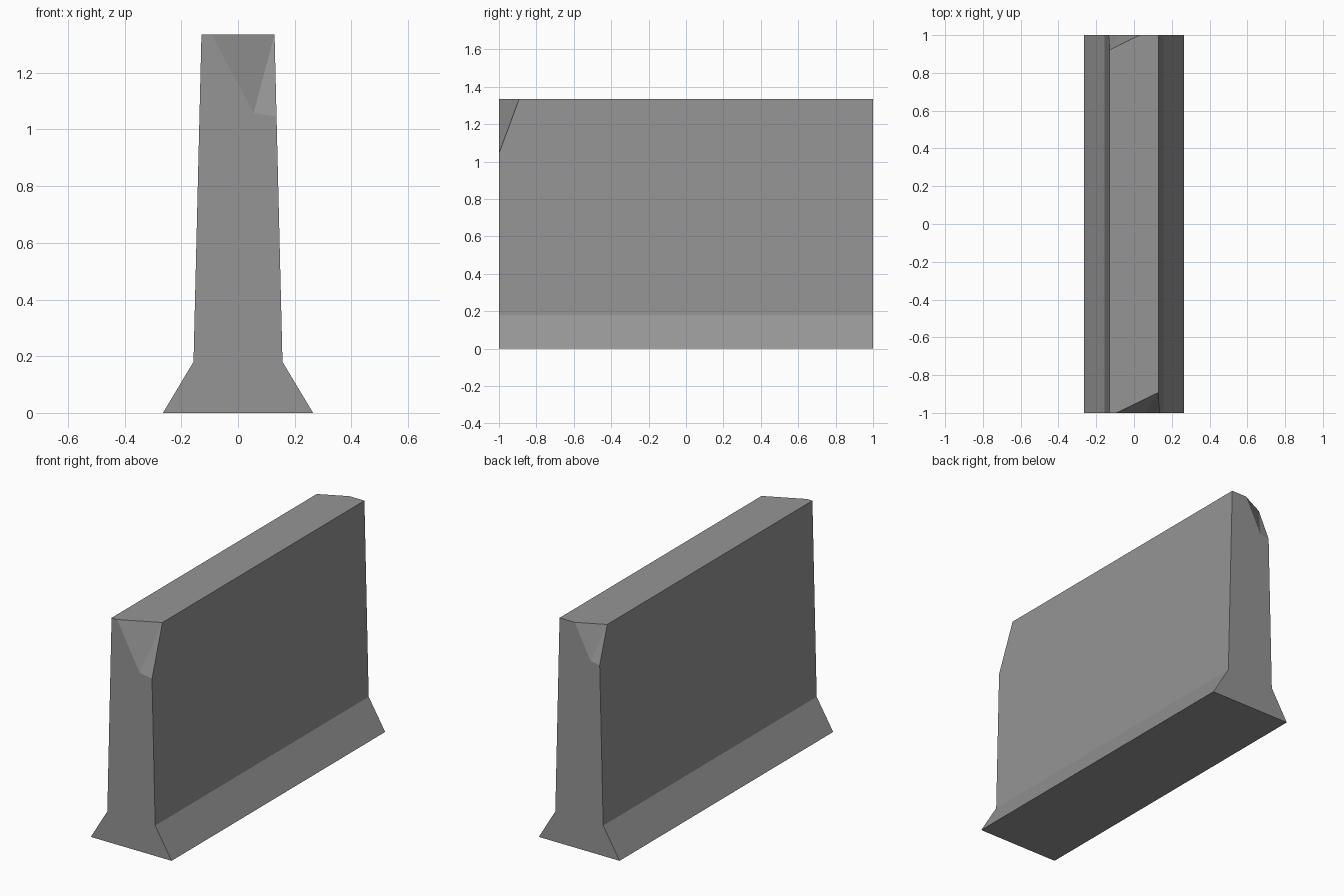
import bpy, bmesh

if "Cube" in bpy.data.objects:
    bpy.data.objects.remove(bpy.data.objects["Cube"])

FOOT, NECK, TOP = (0.265, 0.0), (0.157, 0.18), (0.129, 1.335)


def flank_x(z):
    # half width of the sloping wall at height z
    return NECK[0] + (TOP[0] - NECK[0]) * (z - NECK[1]) / (TOP[1] - NECK[1])


bm = bmesh.new()


def barrier_end(s, top_x, depth, px, pz, dz):
    """One end of the wall with a chipped upper corner; s=-1 turns it to the back."""
    pts = dict(
        a=(-FOOT[0], -1, 0), b=(FOOT[0], -1, 0), c=(NECK[0], -1, NECK[1]),
        d=(flank_x(dz), -1, dz), p=(px, -1, pz), t=(top_x, -1, TOP[1]),
        f=(-TOP[0], -1, TOP[1]), g=(-NECK[0], -1, NECK[1]),
        e=(TOP[0], -1 + depth, TOP[1]))
    v = {k: bm.verts.new((s * x, s * y, z)) for k, (x, y, z) in pts.items()}
    for face in ("abcdptfg", "tpe", "pde"):
        bm.faces.new([v[k] for k in face])
    return v


front = barrier_end(1, -0.093, 0.108, 0.055, 1.058, 1.045)
back = barrier_end(-1, -0.03, 0.078, 0.075, 1.133, 1.125)

# long sides: flared foot and wall
for m, n in ((front, back), (back, front)):
    bm.faces.new([m["b"], n["a"], n["g"], m["c"]])
    bm.faces.new([m["c"], n["g"], n["f"], m["e"], m["d"]])

# top and underside
bm.faces.new([front[k] for k in "fte"] + [back[k] for k in "fte"])
bm.faces.new([front["a"], front["b"], back["a"], back["b"]])
bmesh.ops.recalc_face_normals(bm, faces=bm.faces)

mesh = bpy.data.meshes.new("concrete_barrier")
bm.to_mesh(mesh)
bm.free()
barrier = bpy.data.objects.new("concrete_barrier", mesh)
bpy.context.collection.objects.link(barrier)

# concrete colour
mat = bpy.data.materials.new("concrete grey")
mat.diffuse_color = (0.3, 0.3, 0.3, 1)
mat.use_nodes = True
mat.node_tree.nodes["Principled BSDF"].inputs["Base Color"].default_value = mat.diffuse_color
mesh.materials.append(mat)
